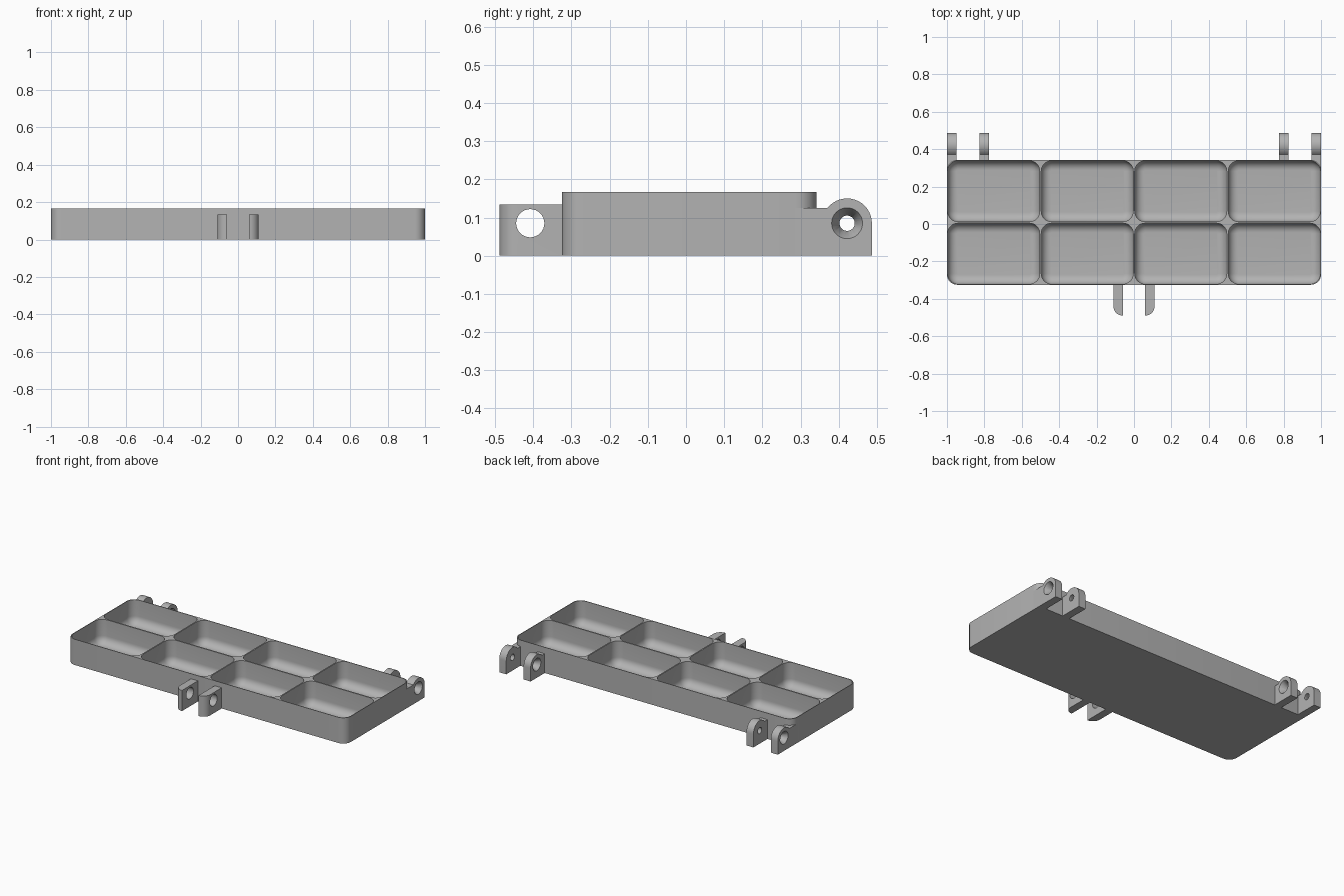
import bpy, bmesh, math
from mathutils import Matrix

if "Cube" in bpy.data.objects:
    bpy.data.objects.remove(bpy.data.objects["Cube"], do_unlink=True)

grey = bpy.data.materials.new("plain grey")
grey.use_nodes = True
GREY = (0.45, 0.45, 0.45, 1)
grey.diffuse_color = GREY
grey.node_tree.nodes["Principled BSDF"].inputs["Base Color"].default_value = GREY

FRONT, BACK, HEIGHT = -0.325, 0.342, 0.167
MID = (FRONT + BACK) / 2
HOLE_Z = 0.085


def finish(name, bm):
    """Turn a bmesh into a grey object."""
    bmesh.ops.recalc_face_normals(bm, faces=bm.faces)
    mesh = bpy.data.meshes.new(name)
    bm.to_mesh(mesh)
    bm.free()
    mesh.materials.append(grey)
    obj = bpy.data.objects.new(name, mesh)
    bpy.context.collection.objects.link(obj)
    return obj


def loft(bm, rings):
    """Skin closed rings of points and cap both ends."""
    loops = [[bm.verts.new(p) for p in ring] for ring in rings]
    for a, b in zip(loops, loops[1:]):
        for i in range(len(a)):
            j = (i + 1) % len(a)
            bm.faces.new((a[i], a[j], b[j], b[i]))
    bm.faces.new(loops[0][::-1])
    bm.faces.new(loops[-1])


def rounded_rect(cx, cy, hx, hy, r, z, steps=8):
    pts = []
    for k, (sx, sy) in enumerate([(1, 1), (-1, 1), (-1, -1), (1, -1)]):
        for i in range(steps + 1):
            a = (k + i / steps) * math.pi / 2
            pts.append((cx + sx * (hx - r) + r * math.cos(a),
                        cy + sy * (hy - r) + r * math.sin(a), z))
    return pts


def cut(obj, cutter):
    mod = obj.modifiers.new("cut", "BOOLEAN")
    mod.operation = "DIFFERENCE"
    mod.solver = "EXACT"
    mod.object = cutter
    bpy.context.view_layer.objects.active = obj
    bpy.ops.object.modifier_apply(modifier=mod.name)


def drill(obj, x, y, r1, r2, depth):
    """Cut a round hole along x, radius r1 at its -x end and r2 at its +x end."""
    bm = bmesh.new()
    bmesh.ops.create_cone(bm, cap_ends=True, segments=32, radius1=r1, radius2=r2, depth=depth,
                          matrix=Matrix.Translation((x, y, HOLE_Z)) @ Matrix.Rotation(math.pi / 2, 4, "Y"))
    tool = finish("hole_cutter", bm)
    cut(obj, tool)
    bpy.data.objects.remove(tool, do_unlink=True)


def smooth(obj):
    bpy.ops.object.select_all(action="DESELECT")
    obj.select_set(True)
    bpy.context.view_layer.objects.active = obj
    bpy.ops.object.shade_smooth_by_angle(angle=math.radians(30))


# Compartment cutter: eight bowls with filleted floors
bm = bmesh.new()
half_y = (BACK - FRONT) / 4
fillet, floor = 0.05, 0.012
for col in range(4):
    for row in (-1, 1):
        cx, cy = -0.75 + 0.5 * col, MID + row * half_y
        rings = []
        for i in range(9):
            a = i / 8 * math.pi / 2
            d = fillet * (1 - math.sin(a))
            rings.append(rounded_rect(cx, cy, 0.246 - d, half_y - 0.004 - d, 0.056 - d,
                                      floor + fillet * (1 - math.cos(a))))
        rings.append(rounded_rect(cx, cy, 0.246, half_y - 0.004, 0.056, HEIGHT + 0.05))
        loft(bm, rings)
cells = finish("compartment_cutter", bm)

# Tray body
bm = bmesh.new()
loft(bm, [rounded_rect(0, MID, 1, 2 * half_y, 0.055, z) for z in (0, HEIGHT)])
tray = finish("tray", bm)
cut(tray, cells)
smooth(tray)

# Hinge lugs at the back, countersunk on the faces away from each pair's gap
HY, R = 0.422, 0.065
for side, label in ((1, "left"), (-1, "right")):
    for x, outward, place in ((0.975, 1, "outer"), (0.8, -1, "inner")):
        x, outward = x * side, outward * side
        start = 0.285 if place == "outer" else 0.335
        profile = [(start, 0), (HY + R, 0)]
        for i in range(17):
            a = math.radians(142 * i / 16)
            profile.append((HY + R * math.cos(a), HOLE_Z + R * math.sin(a)))
        profile.append((start, profile[-1][1]))
        bm = bmesh.new()
        loft(bm, [[(x + dx, y, z) for y, z in profile] for dx in (-0.025, 0.025)])
        lug = finish(f"{place}_hinge_lug_{label}", bm)
        cut(lug, cells)
        drill(lug, x, HY, 0.02, 0.02, 0.2)
        wide, narrow = 0.041, 0.019
        ends = (narrow, wide) if outward > 0 else (wide, narrow)
        drill(lug, x + outward * 0.006, HY, *ends, 0.04)
        smooth(lug)

# Latch lugs at the front, rounded on the outer corner
for side, label in ((1, "left"), (-1, "right")):
    plan = [(0.06, FRONT + 0.003), (0.06, -0.489)]
    for i in range(9):
        a = i / 8 * math.pi / 2
        plan.append((0.062 + 0.048 * math.sin(a), -0.441 - 0.048 * math.cos(a)))
    plan.append((0.11, FRONT + 0.003))
    bm = bmesh.new()
    loft(bm, [[(side * x, y, z) for x, y in plan] for z in (0, 0.134)])
    latch = finish(f"latch_lug_{label}", bm)
    drill(latch, side * 0.085, -0.408, 0.037, 0.037, 0.2)
    smooth(latch)

bpy.data.objects.remove(cells, do_unlink=True)
